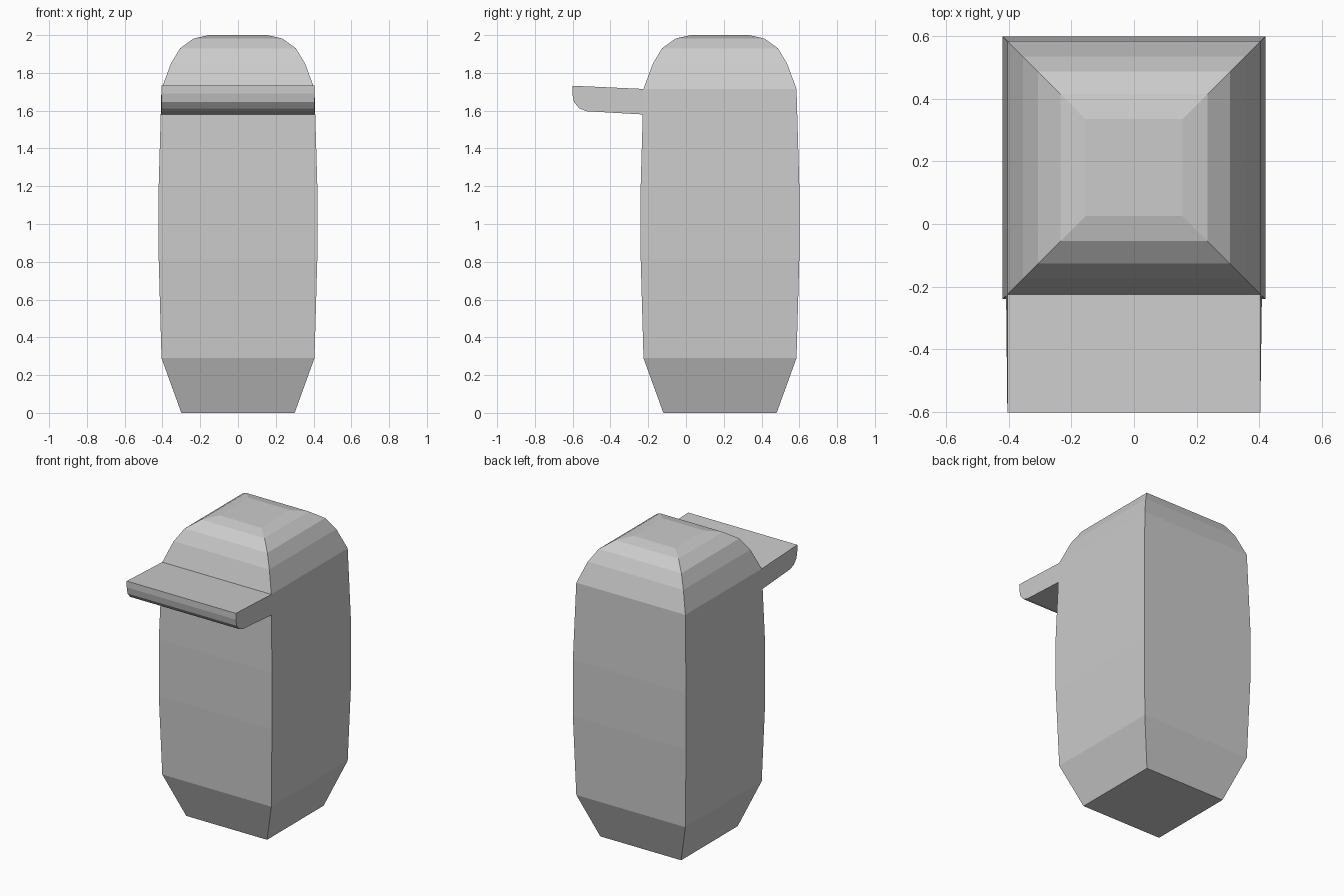
import bpy
import bmesh

if "Cube" in bpy.data.objects:
    bpy.data.objects.remove(bpy.data.objects["Cube"])

CY = 0.18  # centre of the square body along y


def make_object(name, bm):
    bmesh.ops.recalc_face_normals(bm, faces=bm.faces[:])
    mesh = bpy.data.meshes.new(name)
    bm.to_mesh(mesh)
    bm.free()
    obj = bpy.data.objects.new(name, mesh)
    bpy.context.collection.objects.link(obj)
    return obj


# Body: square rings (half width, height) lofted upward
rings = [(0.30, 0.0), (0.405, 0.29), (0.42, 0.82), (0.42, 1.2), (0.409, 1.58),
         (0.405, 1.715), (0.355, 1.85), (0.307, 1.93), (0.235, 1.982), (0.155, 2.0)]
bm = bmesh.new()
loops = [[bm.verts.new((sx * h, CY + sy * h, z))
          for sx, sy in ((-1, -1), (1, -1), (1, 1), (-1, 1))] for h, z in rings]
for k, (low, high) in enumerate(zip(loops, loops[1:])):
    for i in range(4):
        if k == 4 and i == 0:
            continue  # opening where the brim joins
        j = (i + 1) % 4
        bm.faces.new((low[i], low[j], high[j], high[i]))
bm.faces.new(loops[0][::-1])
bm.faces.new(loops[-1])
make_object("body", bm)

# Brim: side profile (half width, y, z) spanned across x, open at the body
profile = [(0.405, CY - 0.405, 1.715), (0.405, -0.602, 1.732), (0.405, -0.602, 1.69),
           (0.405, -0.593, 1.645), (0.405, -0.565, 1.612), (0.405, -0.525, 1.597),
           (0.409, CY - 0.409, 1.58)]
bm = bmesh.new()
left, right = [[bm.verts.new((s * h, y, z)) for h, y, z in profile] for s in (-1, 1)]
for i in range(len(profile) - 1):
    bm.faces.new((left[i], right[i], right[i + 1], left[i + 1]))
bm.faces.new(left)
bm.faces.new(right[::-1])
brim = make_object("brim", bm)
